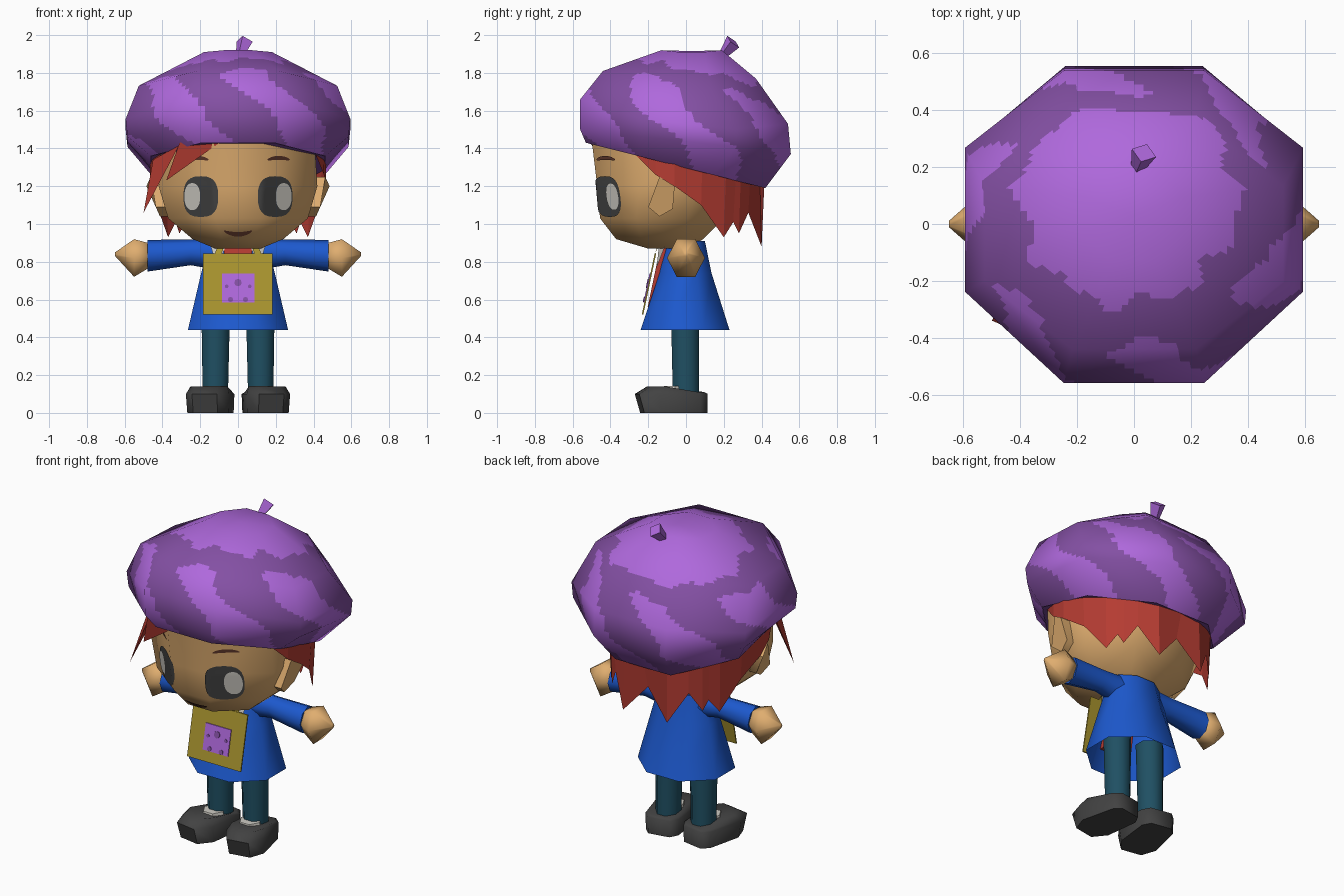
import bpy, bmesh, math
from mathutils import Vector, Matrix
from mathutils.bvhtree import BVHTree

if "Cube" in bpy.data.objects:
    bpy.data.objects.remove(bpy.data.objects["Cube"])

COLOURS = {
    "light_purple": (0.43, 0.14, 0.72), "dark_purple": (0.23, 0.08, 0.37),
    "skin": (0.74, 0.42, 0.16), "blue": (0.012, 0.10, 0.62),
    "teal": (0.014, 0.08, 0.125), "charcoal": (0.055, 0.055, 0.055),
    "mustard": (0.40, 0.30, 0.028), "red": (0.46, 0.045, 0.032),
    "white": (0.62, 0.60, 0.55), "brown": (0.12, 0.04, 0.025),
}
MATS = {}
for n, c in COLOURS.items():
    MATS[n] = bpy.data.materials.new(n)
    MATS[n].diffuse_color = (*c, 1)


def finish(name, bm, mats, angle=None, recalc=True):
    if recalc:
        bmesh.ops.recalc_face_normals(bm, faces=bm.faces)
    me = bpy.data.meshes.new(name)
    bm.to_mesh(me)
    bm.free()
    for m in mats.split():
        me.materials.append(MATS[m])
    ob = bpy.data.objects.new(name, me)
    bpy.context.collection.objects.link(ob)
    if angle:
        bpy.ops.object.select_all(action='DESELECT')
        ob.select_set(True)
        bpy.context.view_layer.objects.active = ob
        bpy.ops.object.shade_smooth_by_angle(angle=math.radians(angle))
    return ob


def ring(hx, yf, yb, zf, zb=None, bump=0, n=8, cx=0, front=1, push=0):
    """Polygon ring from half width, front/back y and z; front narrows the front edge."""
    zb = zf if zb is None else zb
    k, pts = math.cos(math.pi / n), []
    for i in range(n):
        a = (i + 0.5) * 2 * math.pi / n
        u, w = math.sin(a) / k, -math.cos(a) / k
        y = (yf + yb) / 2 + (yb - yf) / 2 * w + (push if 0 < w < 0.9 else 0)
        pts.append(Vector((cx + hx * u * (front if w < -0.9 else 1), y,
                           (zf + zb) / 2 + (zb - zf) / 2 * w + bump * (1 - w * w))))
    return pts


def loft(rings, bottom=True, top=True):
    bm = bmesh.new()
    rows = [[bm.verts.new(p) for p in r] for r in rings]
    n = len(rows[0])
    for a, b in zip(rows, rows[1:]):
        for i in range(n):
            j = (i + 1) % n
            bm.faces.new((a[i], a[j], b[j], b[i]))
    if bottom:
        bm.faces.new(rows[0][::-1])
    if top:
        bm.faces.new(rows[-1])
    return bm


def poly(name, faces, mat):
    bm = bmesh.new()
    for f in faces:
        bm.faces.new([bm.verts.new(p) for p in f])
    return finish(name, bm, mat, recalc=False)


def xring(x, cy, cz, ry, rz, n=6):
    return [Vector((x, cy + ry * math.cos(i * 2 * math.pi / n),
                    cz + rz * math.sin(i * 2 * math.pi / n))) for i in range(n)]


# Beret: tilted octagonal rings, subdivided for the camouflage stripes
BRIM = (0.46, -0.53, 0.42, 1.43, 1.19)
hat = loft([ring(*BRIM), ring(0.585, -0.56, 0.555, 1.50, 1.37, push=0.04),
            ring(0.595, -0.56, 0.54, 1.66, 1.53, -0.08, push=0.05),
            ring(0.525, -0.44, 0.37, 1.81, 1.77, -0.08),
            ring(0.18, -0.13, 0.19, 1.92, 1.92, -0.012)], bottom=False)
bmesh.ops.poke(hat, faces=[f for f in hat.faces if len(f.verts) == 8])
hat.normal_update()
layer = hat.verts.layers.float_vector.new("soft")
for v in hat.verts:
    v[layer] = v.normal
bmesh.ops.subdivide_edges(hat, edges=hat.edges[:], cuts=13, use_grid_fill=True)
layer = hat.verts.layers.float_vector["soft"]
normals = [Vector(v[layer]).normalized() for v in hat.verts]
for f in hat.faces:
    f.smooth = True
    c = f.calc_center_median()
    t, h = math.atan2(c.x, -c.y), c.z + 0.12 * c.y
    wig = 0.010 * math.sin(7 * t) + 0.010 * math.sin(12 * t + 1)
    edge = 1.81 + 0.03 * math.cos(t) + 0.01 * math.sin(t) + wig
    stripe = math.cos(6 * (t - 0.2 + 1.9 * (h - 1.68)) + 0.4 * math.sin(23 * h + 2 * t)) > 0.1
    f.material_index = 0 if h > edge or (stripe and h < edge - 0.075) else 1
beret = finish("beret", hat, "light_purple dark_purple", recalc=False)
beret.data.normals_split_custom_set_from_vertices(normals)
poly("beret_underside", [[p + Vector((0, 0, 0.004)) for p in ring(*BRIM)][::-1]], "dark_purple")


# Beret stem
def diamond(c, r):
    u, v = Vector((0.9, -0.3, 0)).normalized(), Vector((0.2, 0.6, -0.6)).normalized()
    return [Vector(c) + d * r for d in (u, v, -u, -v)]


finish("beret_stem", loft([diamond((0.01, 0.19, 1.89), 0.022),
                           diamond((0.035, 0.25, 1.965), 0.045)]), "light_purple")

# Head
head = loft([ring(0.12, -0.20, 0.02, 0.87), ring(0.24, -0.37, 0.09, 0.92, front=0.85),
             ring(0.37, -0.455, 0.20, 1.03, front=0.78), ring(0.42, -0.47, 0.29, 1.20, front=0.75),
             ring(0.405, -0.50, 0.27, 1.45, front=0.8)])
bmesh.ops.triangulate(head, faces=head.faces[:])
head.normal_update()
tree = BVHTree.FromBMesh(head)
finish("head", head, "skin", 60, recalc=False)
finish("neck", loft([ring(0.07, -0.08, 0.05, 0.80), ring(0.07, -0.08, 0.05, 0.92)]), "skin", 50)


# Face details: thin plates laid over the head
def decal(name, mat, cx, cz, rx, rz, off, power=1.0, bend=0.0):
    bm, n, m = bmesh.new(), 24, 8

    def put(r, a):
        c, s = math.cos(a), math.sin(a)
        u = r * math.copysign(abs(c) ** power, c)
        x, z = cx + rx * u, cz + rz * r * math.copysign(abs(s) ** power, s) + bend * u * u
        hit = tree.ray_cast(Vector((x, -2, z)), Vector((0, 1, 0)))
        return bm.verts.new(hit[0] + Vector((0, -off, 0)))
    mid = put(0, 0)
    rows = [[put(k / m, i * 2 * math.pi / n) for i in range(n)] for k in range(1, m + 1)]
    for i in range(n):
        j = (i + 1) % n
        bm.faces.new((mid, rows[0][i], rows[0][j]))
        for a, b in zip(rows, rows[1:]):
            bm.faces.new((a[i], b[i], b[j], a[j]))
    finish(name, bm, mat, 60, recalc=False)


for s, side in ((-1, "left"), (1, "right")):
    decal("eye_" + side, "charcoal", s * 0.197, 1.145, 0.092, 0.108, 0.007, 0.75)
    decal("eye_shine_" + side, "white", s * 0.242, 1.145, 0.042, 0.072, 0.014, 0.9)
    decal("eyebrow_" + side, "brown", s * 0.215, 1.35, 0.06, 0.011, 0.007, 1, -0.01)
decal("mouth", "brown", 0, 0.945, 0.075, 0.012, 0.007, 1, 0.018)

# Hair at the back: jagged skirt hanging from the brim
half = [(0.41, -0.27, 1.37), (0.455, -0.16, 1.26), (0.465, -0.06, 1.20), (0.43, 0.08, 1.10),
        (0.37, 0.20, 0.93), (0.33, 0.25, 1.01), (0.31, 0.28, 0.95), (0.25, 0.33, 1.06),
        (0.15, 0.40, 0.88), (0, 0.37, 1.05)]
low = [Vector(p) for p in half + [(-x, y, z) for x, y, z in half[-2::-1]]]


def brim_point(p):
    a = math.atan2(p.x, -(p.y + 0.055))
    w = -math.cos(a)
    return Vector((0.465 * math.sin(a), -0.055 + 0.47 * w, 1.335 - 0.12 * w))


skirt = bmesh.new()
upper = [skirt.verts.new(brim_point(p)) for p in low]
lower = [skirt.verts.new(p) for p in low]
for i in range(len(low) - 1):
    skirt.faces.new((lower[i], lower[i + 1], upper[i + 1], upper[i]))
finish("back_hair", skirt, "red", recalc=False)


# Fringe tufts
def tuft(name, a, b, tip):
    a, b, tip = Vector(a), Vector(b), Vector(tip)
    inner = (a + b) / 2 * 0.92
    inner.z = (a.z + b.z) / 2
    bm = bmesh.new()
    va, vb, vi, vt = [bm.verts.new(p) for p in (a, b, inner, tip)]
    for f in ((va, vb, vt), (vb, vi, vt), (vi, va, vt), (va, vi, vb)):
        bm.faces.new(f)
    finish(name, bm, "red")


tuft("fringe_sweep", (-0.07, -0.52, 1.45), (-0.31, -0.44, 1.43), (-0.38, -0.38, 1.23))
tuft("fringe_lock", (-0.31, -0.42, 1.42), (-0.45, -0.24, 1.34), (-0.50, -0.34, 1.06))

# Coat, shirt front and collar
finish("coat", loft([ring(0.265, -0.24, 0.23, 0.44), ring(0.195, -0.14, 0.135, 0.74),
                     ring(0.15, -0.10, 0.10, 0.91)], bottom=False), "blue", 60, recalc=False)
finish("shirt_front", loft([ring(0.08, -0.203, -0.12, 0.56, n=4),
                            ring(0.075, -0.138, -0.06, 0.87, n=4)]), "red")
for s in (-1, 1):
    tri = [(s * 0.05, -0.14, 0.92), (s * 0.15, -0.105, 0.90), (s * 0.11, -0.155, 0.77)]
    poly("collar_" + ("right" if s > 0 else "left"), [tri if s < 0 else tri[::-1]], "white")

# Paired parts
for s, side in ((-1, "left"), (1, "right")):
    finish("sleeve_" + side, loft([xring(s * 0.10, 0, 0.84, 0.075, 0.085, 8),
                                   xring(s * 0.25, 0, 0.85, 0.062, 0.068, 8),
                                   xring(s * 0.48, 0, 0.832, 0.08, 0.084, 8)]), "blue", 50)
    finish("hand_" + side, loft([xring(s * 0.46, 0, 0.835, 0.065, 0.07),
                                 xring(s * 0.55, 0, 0.82, 0.10, 0.115),
                                 xring(s * 0.65, 0, 0.84, 0.012, 0.012)]), "skin", 75)
    ear = [(-0.20, 1.09), (-0.14, 1.04), (-0.07, 1.08), (-0.06, 1.20), (-0.14, 1.25)]
    finish("ear_" + side, loft([[Vector((s * 0.36, y, z)) for y, z in ear],
                                [Vector((s * (0.485 - 0.45 * abs(z - 1.2)), y, z))
                                 for y, z in ear]]), "skin", 60)
    finish("leg_" + side, loft([ring(0.067, -0.07, 0.07, 0.10, cx=s * 0.12),
                                ring(0.076, -0.08, 0.07, 0.56, cx=s * 0.118)]), "teal", 50)

    # Shoe with the toe turned outwards, and a sock showing above it
    turn = Matrix.Translation((s * 0.132, 0, 0)) @ Matrix.Rotation(s * math.radians(10), 4, 'Z')
    plan = [(0.065, 0.105), (0.10, 0.06), (0.112, -0.15), (0.065, -0.235)]
    plan += [(-x, y) for x, y in plan[::-1]]
    sole = [turn @ Vector((x, y, 0)) for x, y in plan]
    mid = [turn @ Vector((x * 1.04, y * 1.12 if y < -0.1 else y, 0.10)) for x, y in plan]
    lid = [turn @ Vector((x * 0.88, y * 0.85, 0.11 if y > -0.1 else 0.14)) for x, y in plan]
    finish("shoe_" + side, loft([sole, mid, lid]), "charcoal", 60)
    finish("sock_" + side, loft([ring(0.062, -0.125, 0.0, 0.10, n=6, cx=s * 0.125),
                                 ring(0.055, -0.115, 0.0, 0.142, n=6, cx=s * 0.125)]), "white")


# Satchel on the chest, leaning with the coat
def lean(x, z, out=0.0):
    return Vector((x, -0.222 + (z - 0.52) * 0.21 - out, z))


def slab(name, mat, pts, out, back):
    finish(name, loft([[lean(x, z, out) for x, z in pts],
                       [lean(x, z, back) for x, z in pts]]), mat)


def box(x0, x1, z0, z1):
    return [(x0, z0), (x1, z0), (x1, z1), (x0, z1)]


slab("satchel", "mustard", box(-0.185, 0.182, 0.52, 0.845), 0.012, 0.004)
slab("satchel_patch", "light_purple", box(-0.085, 0.088, 0.585, 0.738), 0.017, 0.010)
spots = [(0, 0.69, 0.02), (-0.04, 0.60, 0.014), (0.04, 0.60, 0.014),
         (-0.06, 0.67, 0.01), (0.062, 0.67, 0.01)]
for i, (x, z, r) in enumerate(spots):
    slab(f"patch_spot_{i}", "dark_purple",
         [(x + r * math.cos(k * math.pi / 4), z + r * math.sin(k * math.pi / 4)) for k in range(8)],
         0.021, 0.016)
for s, side in ((-1, "left"), (1, "right")):
    strap = [(s * 0.125, -0.165, 0.84), (s * 0.09, -0.165, 0.84),
             (s * 0.05, -0.135, 0.93), (s * 0.085, -0.125, 0.93)]
    poly("strap_" + side, [strap if s < 0 else strap[::-1]], "mustard")

for m in bpy.data.materials:
    if m.users and not m.is_grease_pencil:
        m.use_nodes = True
        m.node_tree.nodes["Principled BSDF"].inputs["Base Color"].default_value = m.diffuse_color
